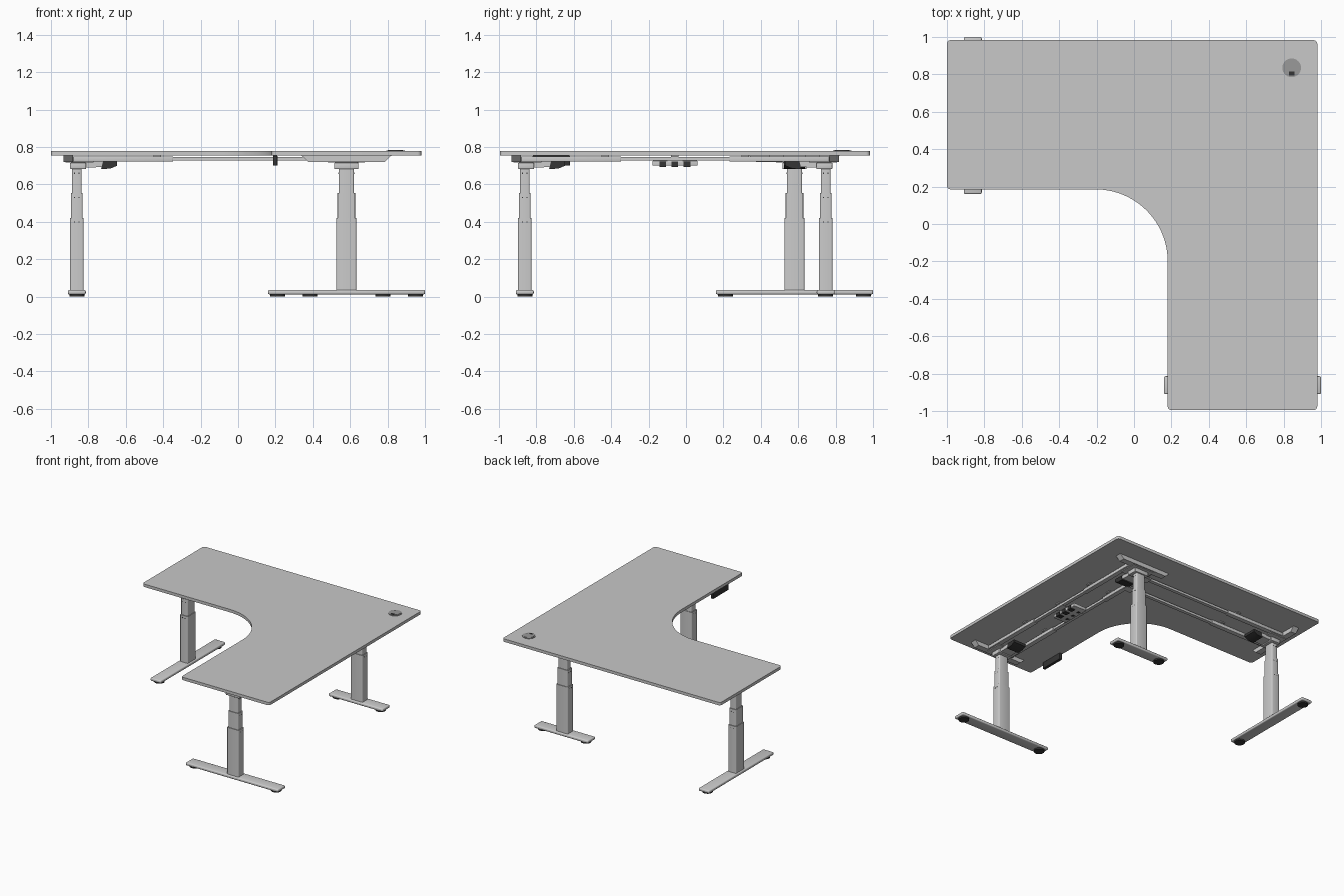
import bpy, bmesh, math
from mathutils import Matrix, Vector

if "Cube" in bpy.data.objects:
    bpy.data.objects.remove(bpy.data.objects["Cube"])

def mat(name, v):
    m = bpy.data.materials.new(name)
    m.diffuse_color = (v, v, v, 1)
    m.use_nodes = True
    m.node_tree.nodes["Principled BSDF"].inputs["Base Color"].default_value = m.diffuse_color
    return m

TOP = mat("desktop_grey", 0.58)
FRAME = mat("frame_grey", 0.6)
DARK = mat("black_plastic", 0.035)
MID = mat("grommet_grey", 0.32)
I = Matrix.Identity(4)

def finish(bm, name, material, M=I):
    bmesh.ops.recalc_face_normals(bm, faces=bm.faces)
    bm.transform(M)
    me = bpy.data.meshes.new(name)
    bm.to_mesh(me)
    bm.free()
    ob = bpy.data.objects.new(name, me)
    bpy.context.collection.objects.link(ob)
    me.materials.append(material)
    for p in me.polygons:
        p.use_smooth = True
    me.set_sharp_from_angle(angle=math.radians(35))
    return ob

def prism(name, pts, depth, material, M=I):
    """Extrude a flat local XY outline along local Z."""
    bm = bmesh.new()
    f = bm.faces.new([bm.verts.new((x, y, 0)) for x, y in pts])
    r = bmesh.ops.extrude_face_region(bm, geom=[f])
    bmesh.ops.translate(bm, vec=(0, 0, depth),
                        verts=[v for v in r["geom"] if isinstance(v, bmesh.types.BMVert)])
    return finish(bm, name, material, M)

def box(name, x, y, z, material, M=I, bevel=0.0, vertical=False):
    bm = bmesh.new()
    bmesh.ops.create_cube(bm, size=1)
    for v in bm.verts:
        v.co = Vector([(r[0] + r[1]) / 2 + c * (r[1] - r[0]) for r, c in zip((x, y, z), v.co)])
    if bevel:
        es = [e for e in bm.edges
              if not vertical or abs(e.verts[0].co.z - e.verts[1].co.z) > 1e-4]
        bmesh.ops.bevel(bm, geom=es, offset=bevel, segments=3, profile=0.5, affect='EDGES')
    return finish(bm, name, material, M)

def disc(name, x, y, z0, z1, r, material, M=I, seg=32):
    bm = bmesh.new()
    bmesh.ops.create_cone(bm, cap_ends=True, segments=seg, radius1=r, radius2=r, depth=z1 - z0,
                          matrix=Matrix.Translation((x, y, (z0 + z1) / 2)))
    return finish(bm, name, material, M)

def arc(cx, cy, r, a0, a1, n):
    return [(cx + r * math.cos(math.radians(a0 + (a1 - a0) * i / n)),
             cy + r * math.sin(math.radians(a0 + (a1 - a0) * i / n))) for i in range(n + 1)]

# L-shaped desktop with rounded corners and a large inner curve
c = 0.02
outline = (arc(0.98 - c, 0.983 - c, c, 0, 90, 5) + arc(-1 + c, 0.983 - c, c, 90, 180, 5)
           + arc(-1 + c, 0.185 + c, c, 180, 270, 5) + arc(-0.205, -0.2, 0.385, 90, 0, 32)
           + arc(0.18 + c, -0.995 + c, c, 180, 270, 5) + arc(0.98 - c, -0.995 + c, c, 270, 360, 5))
prism("desktop", outline, 0.024, TOP, Matrix.Translation((0, 0, 0.754)))

# cable grommet: rim, lid and cable slot
disc("grommet_rim", 0.843, 0.835, 0.775, 0.782, 0.05, MID)
disc("grommet_lid", 0.843, 0.835, 0.782, 0.784, 0.04, MID)
box("grommet_slot", (0.828, 0.858), (0.795, 0.815), (0.784, 0.785), DARK)

def leg(name, x, y, angle, half):
    """Local frame: column at the origin, +x points inward along the rails, foot along y."""
    M = Matrix.Translation((x, y, 0)) @ Matrix.Rotation(math.radians(angle), 4, 'Z')
    # foot and pads
    box(name + "_foot", (-0.048, 0.048), (-half, half), (0.012, 0.036), FRAME, M, 0.008)
    for s in (-1, 1):
        disc(name + "_foot_pad", 0, s * (half - 0.05), 0, 0.014, 0.04, DARK, M)
    # telescopic column
    for i, (w, d, z0, z1) in enumerate([(0.036, 0.053, 0.034, 0.42),
                                        (0.031, 0.047, 0.42, 0.555),
                                        (0.026, 0.041, 0.555, 0.69)]):
        box(f"{name}_column_{i + 1}", (-w, w), (-d, d), (z0, z1), FRAME, M, 0.008, True)
    # small screws on the upper stages
    for z, d in ((0.53, 0.047), (0.66, 0.041), (0.40, 0.053)):
        for sx in (-0.012, 0.012):
            for s in (-1, 1):
                box(name + "_screw", (sx - 0.003, sx + 0.003), (s * d - 0.001, s * d + 0.001),
                    (z - 0.003, z + 0.003), DARK, M)
    # column head, gearbox and motor
    box(name + "_head", (-0.036, 0.05), (-0.065, 0.065), (0.682, 0.716), FRAME, M, 0.005)
    side = [(-0.03, 0.722), (-0.03, 0.7), (0.06, 0.69), (0.15, 0.694), (0.15, 0.722)]
    R = M @ Matrix.Translation((0, 0.05, 0)) @ Matrix.Rotation(math.pi / 2, 4, 'X')
    prism(name + "_gearbox", side, 0.10, FRAME, R)
    motor = [(0.14, 0.722), (0.13, 0.682), (0.18, 0.685), (0.215, 0.7), (0.215, 0.722)]
    prism(name + "_motor", motor, 0.11, DARK, R @ Matrix.Translation((0, 0, -0.005)))
    # head plate joining the rails
    box(name + "_plate", (-0.06, 0.09), (-0.1, 0.1), (0.716, 0.724), FRAME, M)
    # tapered support arm under the desktop
    arm = [(-0.24, 0.754), (-0.205, 0.72), (0.205, 0.72), (0.24, 0.754)]
    A = M @ Matrix.Translation((-0.07, 0, 0)) @ Matrix(((0, 0, 1, 0), (1, 0, 0, 0),
                                                        (0, 1, 0, 0), (0, 0, 0, 1)))
    prism(name + "_arm", arm, 0.05, FRAME, A)
    # outer rail sleeves with mounting tabs
    for s in (-1, 1):
        box(name + "_rail_sleeve", (-0.02, 0.515), (s * 0.095 - 0.02, s * 0.095 + 0.02),
            (0.722, 0.75), FRAME, M, 0.004)
        box(name + "_rail_tab", (0.41, 0.45), (s * 0.095 - 0.04, s * 0.095 + 0.04),
            (0.748, 0.754), FRAME, M)

leg("left_leg", -0.862, 0.58, 0, 0.42)
leg("front_leg", 0.58, -0.862, 90, 0.42)
leg("corner_leg", 0.58, 0.747, -90, 0.245)

# inner sliding rails and their middle clips
for s in (-1, 1):
    o = 0.58 + s * 0.095
    box("side_inner_rail", (o - 0.014, o + 0.014), (-0.4, 0.3), (0.727, 0.746), FRAME)
    box("side_rail_clip", (o - 0.03, o + 0.03), (-0.08, -0.04), (0.746, 0.754), FRAME)
    box("back_inner_rail", (-0.4, 0.5), (o - 0.014, o + 0.014), (0.727, 0.746), FRAME)
    box("back_rail_clip", (0.42, 0.5), (o - 0.03, o + 0.03), (0.72, 0.727), FRAME)

# control box slung between the side rails, with dark sockets
box("control_box", (0.52, 0.64), (-0.18, 0.062), (0.7, 0.727), FRAME, I, 0.004)
box("control_box_bridge", (0.475, 0.685), (-0.1, -0.02), (0.725, 0.73), FRAME)
for y in (-0.125, -0.06, 0.005):
    box("socket", (0.6, 0.645), (y - 0.018, y + 0.018), (0.694, 0.722), DARK)
    box("socket_button", (0.54, 0.56), (y - 0.01, y + 0.01), (0.697, 0.702), DARK)

# hand controller under the inner edge
box("hand_controller", (0.186, 0.211), (-0.82, -0.62), (0.7, 0.754), DARK, I, 0.004)
